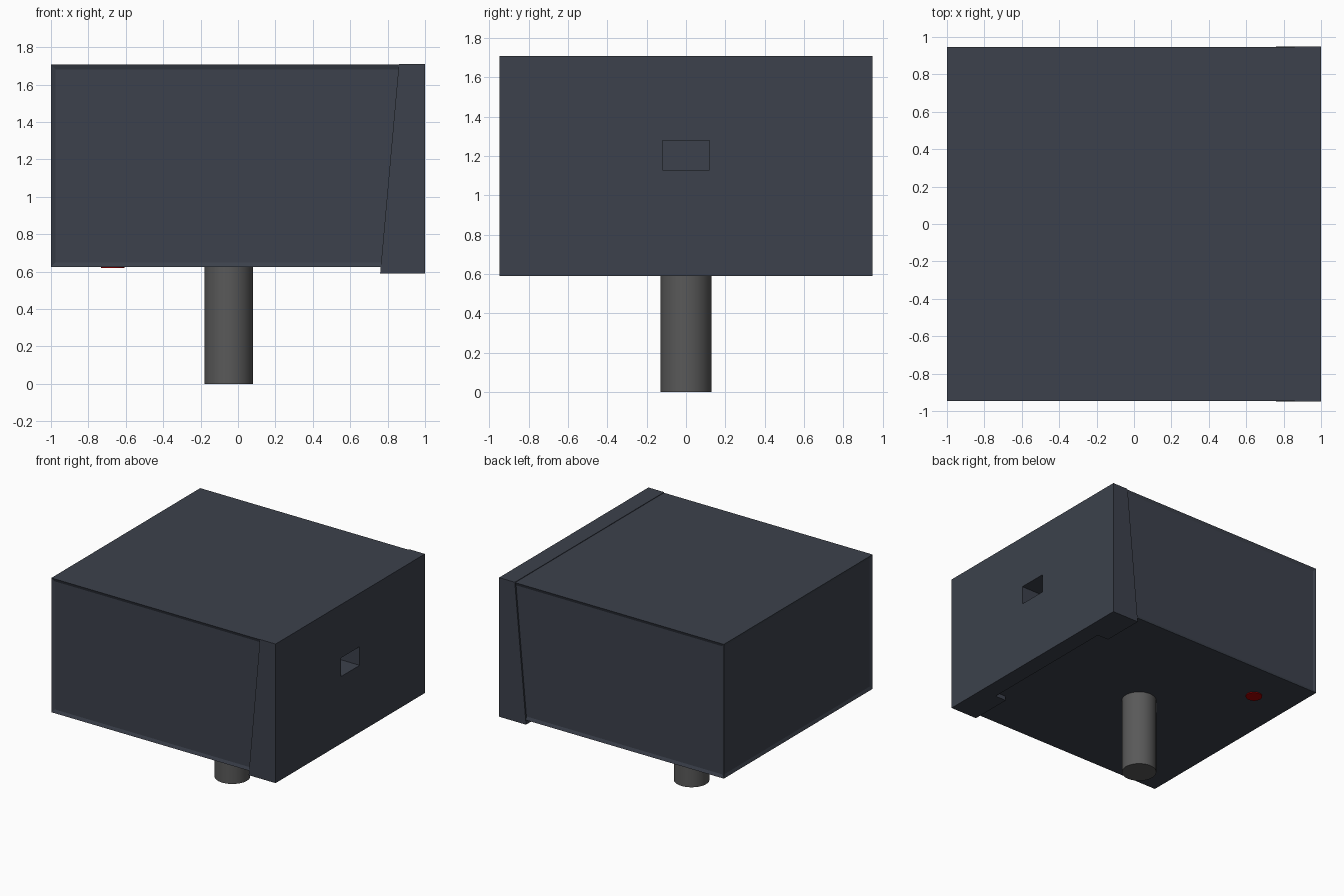
import bpy, bmesh

if "Cube" in bpy.data.objects:
    bpy.data.objects.remove(bpy.data.objects["Cube"])


def material(name, rgb):
    m = bpy.data.materials.new(name)
    m.diffuse_color = (*rgb, 1)
    m.use_nodes = True
    m.node_tree.nodes["Principled BSDF"].inputs["Base Color"].default_value = m.diffuse_color
    return m


SHELL = material("dark_slate", (0.045, 0.053, 0.072))
STEEL = material("dark_grey", (0.1, 0.1, 0.1))
RED = material("red", (0.4, 0.0, 0.0))


def add_object(name, bm, mat=None):
    bmesh.ops.recalc_face_normals(bm, faces=bm.faces)
    me = bpy.data.meshes.new(name)
    bm.to_mesh(me)
    bm.free()
    ob = bpy.data.objects.new(name, me)
    bpy.context.collection.objects.link(ob)
    if mat:
        me.materials.append(mat)
    return ob


def prism(profile, y0, y1):
    """Extrude an x-z profile from y0 to y1."""
    bm = bmesh.new()
    face = bm.faces.new([bm.verts.new((x, y0, z)) for x, z in profile])
    out = bmesh.ops.extrude_face_region(bm, geom=[face])["geom"]
    verts = [g for g in out if isinstance(g, bmesh.types.BMVert)]
    bmesh.ops.translate(bm, verts=verts, vec=(0, y1 - y0, 0))
    bmesh.ops.recalc_face_normals(bm, faces=bm.faces)
    return bm


def box(x0, x1, y0, y1, z0, z1):
    return prism([(x0, z0), (x1, z0), (x1, z1), (x0, z1)], y0, y1)


def cylinder(name, x, y, z0, z1, r, mat):
    bpy.ops.mesh.primitive_cylinder_add(vertices=48, radius=r, depth=z1 - z0,
                                        location=(x, y, (z0 + z1) / 2))
    ob = bpy.context.object
    ob.name = name
    ob.data.materials.append(mat)
    bpy.ops.object.shade_smooth_by_angle()
    return ob


def cut(ob, cutter):
    mod = ob.modifiers.new("cut", "BOOLEAN")
    mod.operation = "DIFFERENCE"
    mod.solver = "EXACT"
    mod.object = cutter
    cutter.hide_render = True
    cutter.display_type = "WIRE"


# main housing with shallow recessed panels on both sides and the left end
bm = box(-1, 0.94, -0.947, 0.947, 0.625, 1.706)
bm.normal_update()
panels = [f for f in bm.faces if abs(f.normal.y) > 0.9 or f.normal.x < -0.9]
bmesh.ops.inset_individual(bm, faces=panels, thickness=0.035)
bm.normal_update()
for f in panels:
    bmesh.ops.translate(bm, verts=f.verts, vec=f.normal * -0.01)
housing = add_object("housing", bm, SHELL)

# end cap with slanted inner edge
cap = add_object("end_cap", prism([(1, 0.59), (1, 1.71), (0.86, 1.71), (0.76, 0.59)],
                                  -0.95, 0.95), SHELL)

# lower lip is shorter between the two corner tabs
cut(cap, add_object("lip_cutter", box(0.6, 0.86, -0.6, 0.6, 0.5, 0.63)))

# rectangular socket through the cap into the housing
socket = add_object("socket_cutter", box(0.6, 1.1, -0.12, 0.12, 1.13, 1.28))
cut(cap, socket)
cut(housing, socket)

# post and indicator underneath
cylinder("post", -0.05, 0, 0, 0.66, 0.13, STEEL)
cylinder("indicator", -0.67, 0.61, 0.618, 0.64, 0.062, RED)
